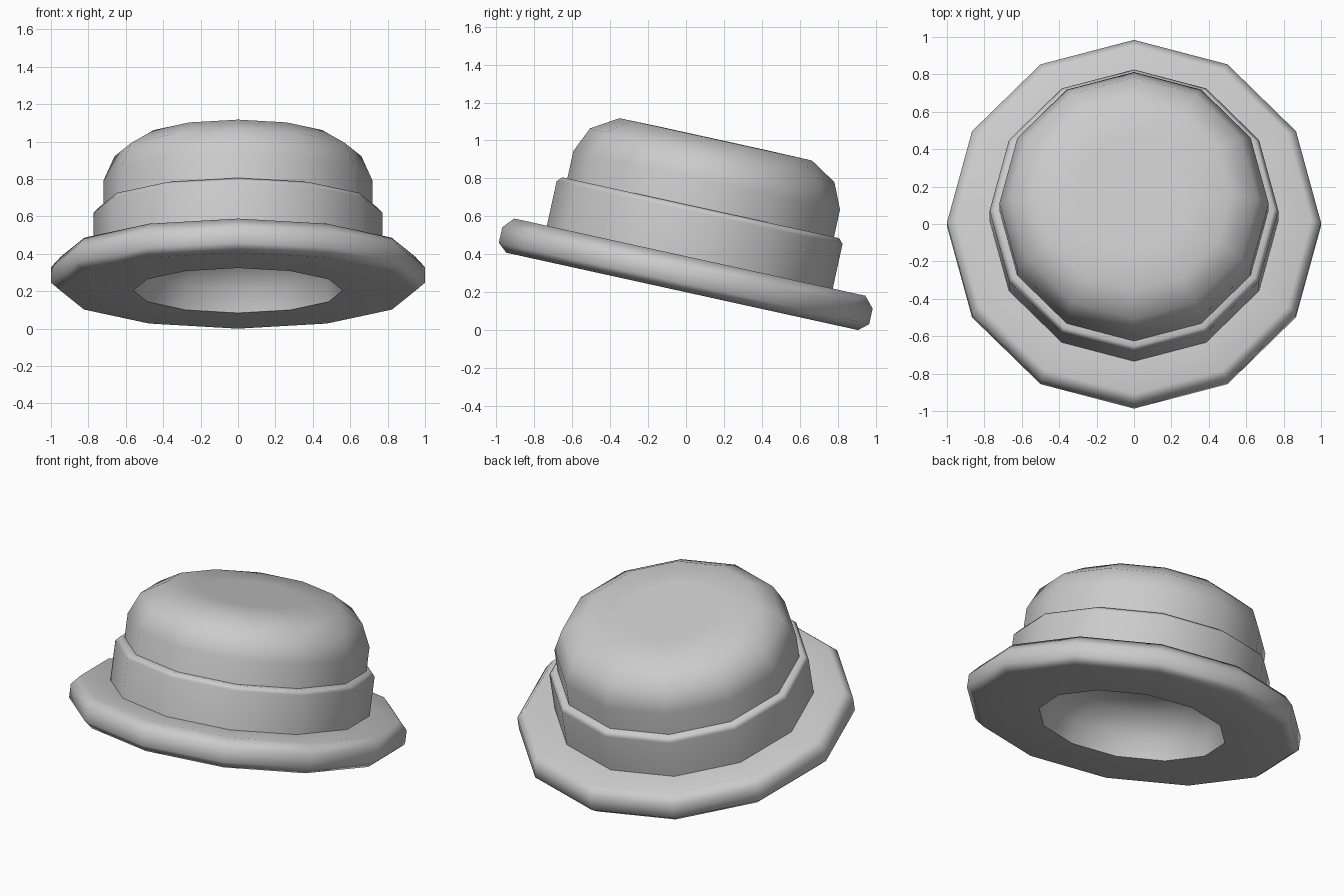
import bpy, bmesh, math
from mathutils import Matrix

cube = bpy.data.objects.get("Cube")
if cube:
    bpy.data.objects.remove(cube, do_unlink=True)

SIDES = 12
# The whole hat leans towards the back
TILT = Matrix.Rotation(math.radians(-12.4), 4, "X") @ Matrix.Translation((0, -0.063, 0))

felt = bpy.data.materials.new("grey felt")
felt.use_nodes = True
grey = (0.6, 0.6, 0.6, 1)
felt.diffuse_color = grey
felt.node_tree.nodes["Principled BSDF"].inputs["Base Color"].default_value = grey


def lathe(name, profile, closed=False):
    """Spin a (radius, height) profile; an open one is capped at both ends."""
    bm = bmesh.new()
    rings = []
    for r, z in profile:
        rings.append([bm.verts.new((r * math.cos(k * math.tau / SIDES),
                                    r * math.sin(k * math.tau / SIDES), z))
                      for k in range(SIDES)])
    pairs = list(zip(rings, rings[1:]))
    if closed:
        pairs.append((rings[-1], rings[0]))
    else:
        bm.faces.new(rings[0])
        bm.faces.new(rings[-1])
    for a, b in pairs:
        for k in range(SIDES):
            n = (k + 1) % SIDES
            bm.faces.new((a[k], a[n], b[n], b[k]))
    bmesh.ops.recalc_face_normals(bm, faces=bm.faces)
    bm.transform(TILT)
    mesh = bpy.data.meshes.new(name)
    bm.to_mesh(mesh)
    bm.free()
    mesh.materials.append(felt)
    obj = bpy.data.objects.new(name, mesh)
    bpy.context.collection.objects.link(obj)
    bpy.ops.object.select_all(action="DESELECT")
    obj.select_set(True)
    bpy.context.view_layer.objects.active = obj
    bpy.ops.object.shade_smooth_by_angle(angle=math.radians(60))
    # Keep the broad flat faces flat and put the gradient in the bevels
    weighted = obj.modifiers.new("weighted_normals", "WEIGHTED_NORMAL")
    weighted.keep_sharp = True
    return obj


# Hollow body: inner bowl, underside, rolled brim edge, brim top, crown
lathe("hat_body", [
    (0.25, 0.50), (0.44, 0.44), (0.535, 0.32), (0.56, 0.195),
    (0.95, 0.195), (1.0, 0.238), (1.0, 0.322), (0.948, 0.38),
    (0.72, 0.38), (0.72, 0.795), (0.66, 0.93), (0.52, 1.016), (0.30, 1.018),
])

# Band around the crown with a bevelled top edge
lathe("hat_band", [
    (0.70, 0.37), (0.772, 0.37), (0.772, 0.62), (0.748, 0.647), (0.70, 0.647),
], closed=True)
